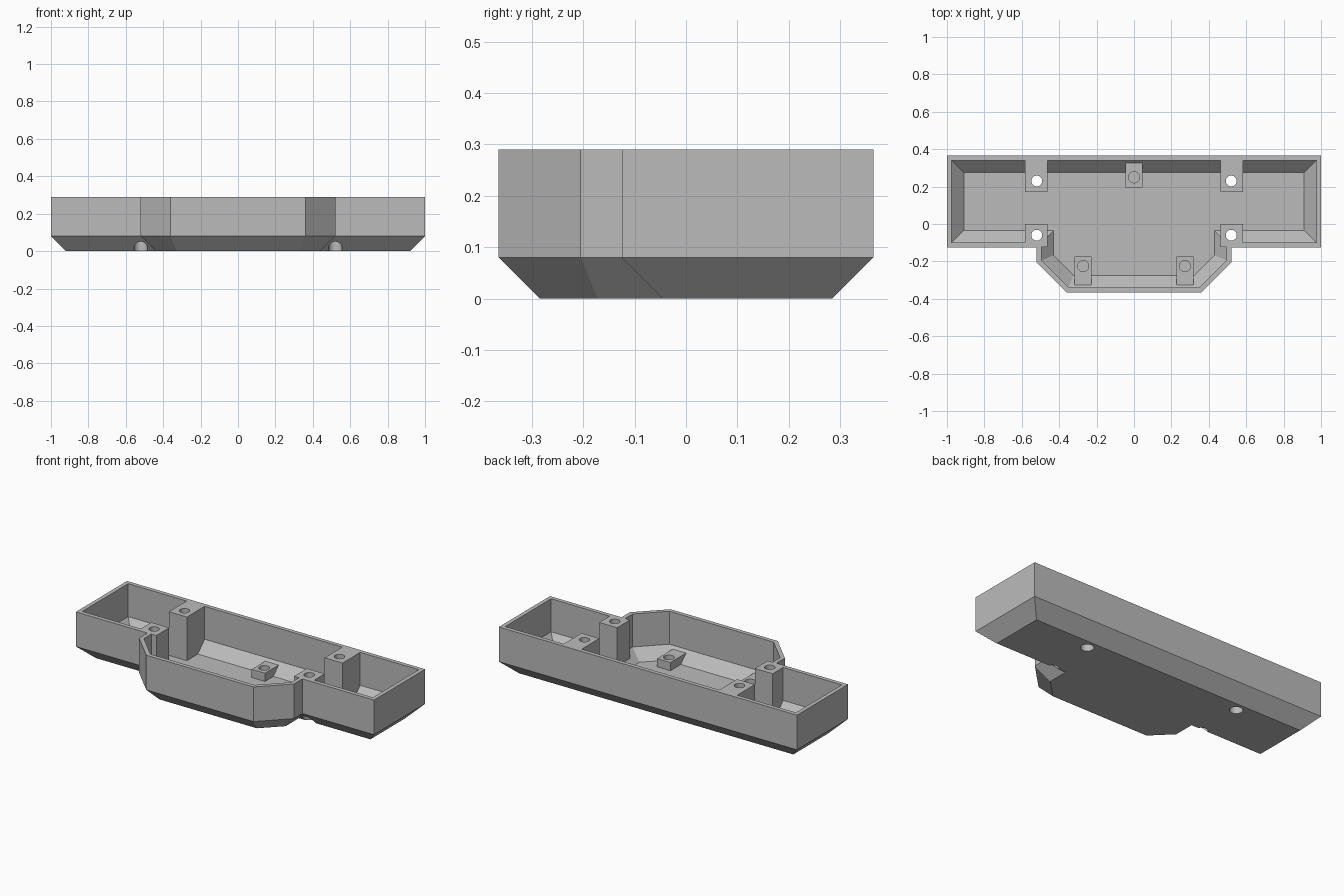
import bpy, bmesh, math
from mathutils import Vector, Matrix

cube = bpy.data.objects.get("Cube")
if cube:
    bpy.data.objects.remove(cube, do_unlink=True)

grey = bpy.data.materials.new("plain grey")
grey.use_nodes = True
colour = (0.5, 0.5, 0.5, 1)
grey.diffuse_color = colour
grey.node_tree.nodes["Principled BSDF"].inputs["Base Color"].default_value = colour


def add_object(name, bm):
    bmesh.ops.recalc_face_normals(bm, faces=bm.faces[:])
    mesh = bpy.data.meshes.new(name)
    bm.to_mesh(mesh)
    bm.free()
    mesh.materials.append(grey)
    obj = bpy.data.objects.new(name, mesh)
    bpy.context.collection.objects.link(obj)
    return obj


def inset(points, d):
    """Mitred inset of a counter-clockwise outline."""
    result = []
    for i, p in enumerate(points):
        a = (p - points[i - 1]).normalized()
        b = (points[(i + 1) % len(points)] - p).normalized()
        na, nb = Vector((-a.y, a.x)), Vector((-b.y, b.x))
        result.append(p + (na + nb) * d / (1 + na.dot(nb)))
    return result


def loft(name, points, levels):
    """Solid through insets of one outline at the given heights."""
    bm = bmesh.new()
    rings = [[bm.verts.new((p.x, p.y, z)) for p in inset(points, d)] for d, z in levels]
    n = len(points)
    for low, high in zip(rings, rings[1:]):
        for i in range(n):
            j = (i + 1) % n
            bm.faces.new((low[i], low[j], high[j], high[i]))
    bm.faces.new(rings[0][::-1])
    bm.faces.new(rings[-1])
    return add_object(name, bm)


def box(name, x, half_width, y0, y1, z0, z1):
    bm = bmesh.new()
    size = Matrix.Diagonal((2 * half_width, y1 - y0, z1 - z0, 1))
    place = Matrix.Translation((x, (y0 + y1) / 2, (z0 + z1) / 2))
    bmesh.ops.create_cube(bm, size=1, matrix=place @ size)
    return add_object(name, bm)


def cylinder(name, x, y, radius, z0, z1):
    bm = bmesh.new()
    bmesh.ops.create_cone(bm, cap_ends=True, segments=32, radius1=radius, radius2=radius,
                          depth=z1 - z0, matrix=Matrix.Translation((x, y, (z0 + z1) / 2)))
    return add_object(name, bm)


def cut(obj, cutters):
    """Subtract every cutter in turn, then discard the cutters."""
    for cutter in cutters:
        cutter.hide_render = True
        mod = obj.modifiers.new("cut", 'BOOLEAN')
        mod.operation, mod.solver, mod.object = 'DIFFERENCE', 'EXACT', cutter
    graph = bpy.context.evaluated_depsgraph_get()
    graph.update()
    mesh = bpy.data.meshes.new_from_object(obj.evaluated_get(graph))
    obj.modifiers.clear()
    obj.data = mesh
    for cutter in cutters:
        bpy.data.objects.remove(cutter, do_unlink=True)


# Outline: wide tray with a bevelled bay at the front
right_half = [(0.36, -0.365), (0.52, -0.205), (0.52, -0.125), (1, -0.125), (1, 0.365)]
outline = [Vector(p) for p in right_half]
outline += [Vector((-x, y)) for x, y in reversed(right_half)]

tray = loft("tray", outline, [(0.08, 0), (0, 0.08), (0, 0.29)])
cavity = loft("cavity", outline, [(0.09, 0.025), (0.025, 0.09), (0.025, 0.35)])

# Posts and studs are left standing inside the cavity
stands, holes = [], []
for side in (-1, 1):
    x = 0.522 * side
    stands.append(box("rear_post", x, 0.06, 0.17, 0.5, -0.1, 0.4))
    stands.append(box("front_post", x, 0.06, -0.123, 0, -0.1, 0.4))
    stands.append(box("front_stud", 0.272 * side, 0.045, -0.5, -0.175, -0.1, 0.075))
    holes.append(cylinder("front_stud_hole", 0.272 * side, -0.225, 0.03, 0.03, 0.2))
    # Through holes with a wider recess below
    for y in (0.23, -0.06):
        holes.append(cylinder("screw_hole", 0.52 * side, y, 0.029, -0.2, 0.5))
        holes.append(cylinder("screw_recess", 0.52 * side, y, 0.036, -0.1, 0.12))
stands.append(box("rear_stud", 0, 0.045, 0.195, 0.5, -0.1, 0.075))
holes.append(cylinder("rear_stud_hole", 0, 0.25, 0.03, 0.03, 0.2))

cut(cavity, stands)
cut(tray, [cavity] + holes)

# Smooth hole walls, sharp everything else
bpy.ops.object.select_all(action='DESELECT')
tray.select_set(True)
bpy.context.view_layer.objects.active = tray
bpy.ops.object.shade_smooth_by_angle(angle=math.radians(25))
